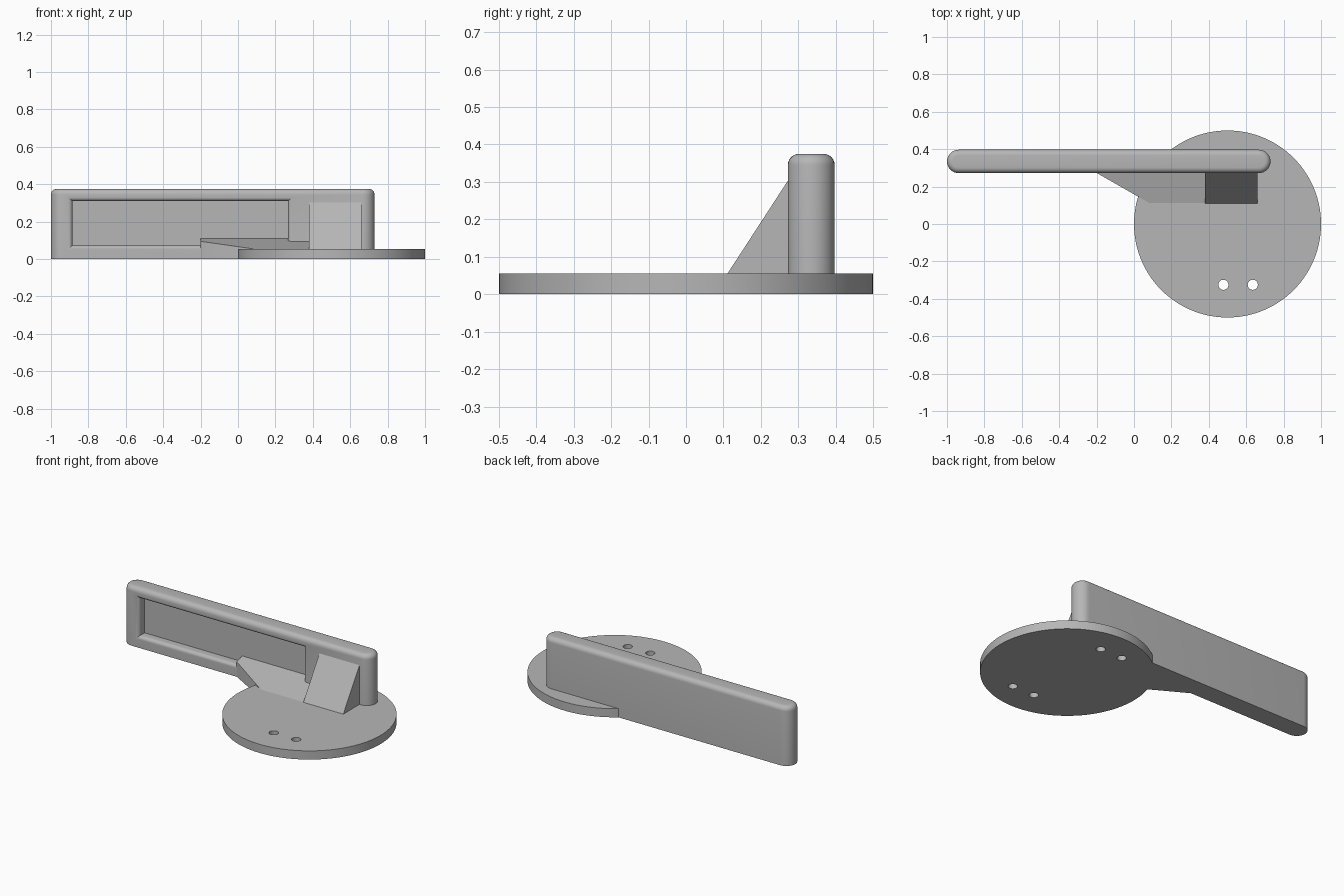
import bpy, bmesh
from math import sin, cos, pi, sqrt, radians

cube = bpy.data.objects.get("Cube")
if cube:
    bpy.data.objects.remove(cube)

grey = bpy.data.materials.new("plain grey")
grey.use_nodes = True
grey.diffuse_color = (0.47, 0.47, 0.47, 1)
grey.node_tree.nodes["Principled BSDF"].inputs["Base Color"].default_value = (0.47, 0.47, 0.47, 1)


def loft(name, rings):
    """Closed solid skinned through rings of equal point count."""
    bm = bmesh.new()
    loops = [[bm.verts.new(p) for p in ring] for ring in rings]
    n = len(loops[0])
    for a, b in zip(loops, loops[1:]):
        for i in range(n):
            j = (i + 1) % n
            bm.faces.new((a[i], a[j], b[j], b[i]))
    bm.faces.new(loops[0][::-1])
    bm.faces.new(loops[-1])
    bmesh.ops.recalc_face_normals(bm, faces=bm.faces[:])
    mesh = bpy.data.meshes.new(name)
    bm.to_mesh(mesh)
    bm.free()
    mesh.materials.append(grey)
    obj = bpy.data.objects.new(name, mesh)
    bpy.context.collection.objects.link(obj)
    return obj


def circle(x, y, r, z, n):
    return [(x + r * cos(2 * pi * i / n), y + r * sin(2 * pi * i / n), z) for i in range(n)]


def stadium(r, z, x0=-0.9375, x1=0.6675, y=0.3345, n=16):
    right = [(x1 + r * sin(pi * i / n), y - r * cos(pi * i / n), z) for i in range(n + 1)]
    left = [(x0 - r * sin(pi * i / n), y + r * cos(pi * i / n), z) for i in range(n + 1)]
    return right + left


def cut(obj, cutter):
    mod = obj.modifiers.new("cut", 'BOOLEAN')
    mod.operation = 'DIFFERENCE'
    mod.solver = 'EXACT'
    mod.object = cutter
    bpy.context.view_layer.objects.active = obj
    bpy.ops.object.modifier_apply(modifier=mod.name)


# Round base plate
base = loft("base_disc", [circle(0.5, 0, 0.5, z, 128) for z in (0, 0.055)])

# Upright bar with round ends and a filleted top
R, F = 0.0625, 0.03
fillet = [stadium(R - F + F * cos(a), 0.375 - F + F * sin(a))
          for a in (pi / 2 * i / 6 for i in range(7))]
bar = loft("upright_bar", [stadium(R, 0)] + fillet)

# Pocket in the front of the bar, with a rounded rim
FRONT, LIP = 0.272, 0.023


def pocket_ring(depth):
    o = LIP - sqrt(max(0, LIP ** 2 - (LIP - min(max(depth, 0), LIP)) ** 2))
    x0, x1, z0, z1 = -0.885 - o, 0.268 + o, 0.073 - o, 0.31 + o
    return [(x, FRONT + depth, z) for x, z in ((x0, z0), (x1, z0), (x1, z1), (x0, z1))]


pocket = loft("pocket_cutter", [pocket_ring(d) for d in
                                [-0.03] + [LIP * (1 - cos(pi / 2 * i / 6)) for i in range(7)] + [0.058]])
cut(bar, pocket)

# Low sloping web joining the base to the bar
outline = [(-0.2, 0.331), (-0.2, 0.273), (0.08, 0.113), (0.4, 0.113), (0.4, 0.331)]
web = loft("sloping_web", [[(x, y, 0) for x, y in outline],
                           [(x, y, 0.055 + 0.25 * (y - 0.113)) for x, y in outline]])

# Steep triangular gusset
profile = [(0.11, 0.054), (0.29, 0.054), (0.29, 0.303), (0.272, 0.303)]
gusset = loft("gusset", [[(x, y, z) for y, z in profile] for x in (0.38, 0.66)])

# Two pairs of screw holes, placed half a turn apart
helpers = [pocket]
for side in (1, -1):
    for dx in (-0.022, 0.135):
        hole = loft("hole_cutter", [circle(0.5 + side * dx, -side * 0.325, 0.027, z, 32)
                                    for z in (-0.05, 0.062)])
        helpers.append(hole)
        cut(base, hole)
        if side < 0:
            cut(bar, hole)
            cut(web, hole)
for h in helpers:
    bpy.data.objects.remove(h)

# Smooth the curved surfaces, keep corners sharp
bpy.ops.object.select_all(action='DESELECT')
for obj in (base, bar, web, gusset):
    obj.select_set(True)
bpy.context.view_layer.objects.active = base
bpy.ops.object.shade_smooth_by_angle(angle=radians(30))
